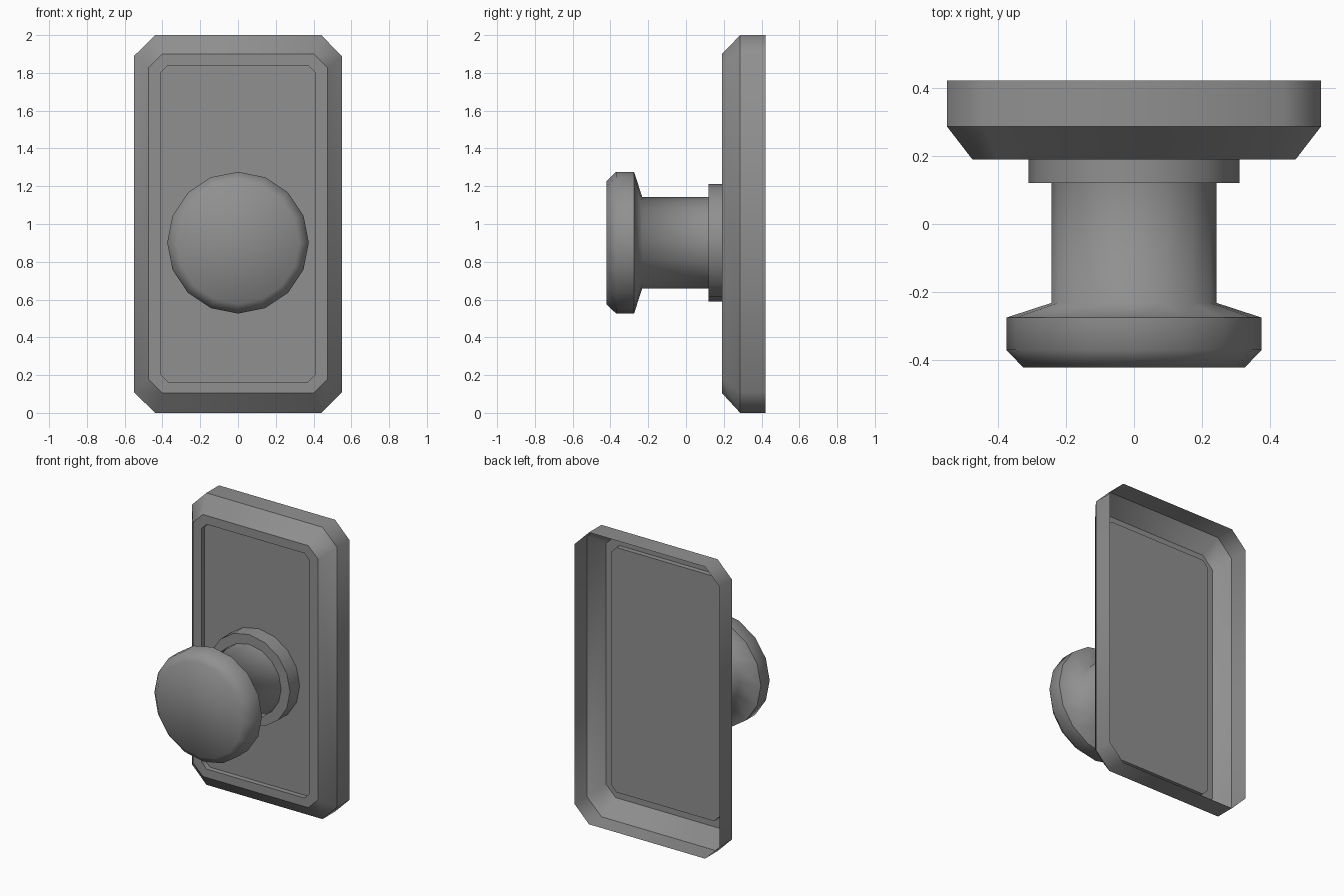
import bpy, bmesh, math

if "Cube" in bpy.data.objects:
    bpy.data.objects.remove(bpy.data.objects["Cube"])

KNOB_Z = 0.901

# Dark grey metal for every part
metal = bpy.data.materials.new("dark_grey_metal")
metal.diffuse_color = (0.28, 0.28, 0.28, 1)
metal.use_nodes = True
metal.node_tree.nodes["Principled BSDF"].inputs["Base Color"].default_value = metal.diffuse_color


def octagon(y, half_x, z0, z1, c):
    """Rectangle with cut corners, in the plane at depth y."""
    zc, hz = (z0 + z1) / 2, (z1 - z0) / 2
    pts = []
    for sx, sz, rev in ((1, 1, 0), (-1, 1, 1), (-1, -1, 0), (1, -1, 1)):
        pair = [(sx * half_x, y, zc + sz * (hz - c)),
                (sx * (half_x - c), y, zc + sz * hz)]
        pts += pair[::-1] if rev else pair
    return pts


def circle(y, r, n=16):
    return [(r * math.cos(2 * math.pi * i / n), y,
             KNOB_Z + r * math.sin(2 * math.pi * i / n)) for i in range(n)]


def loft(name, rings, sharp):
    """Bridge rings from back to front and cap the last; 'sharp' rings keep hard edges."""
    bm = bmesh.new()
    loops = [[bm.verts.new(p) for p in ring] for ring in rings]
    n = len(loops[0])
    for a, b in zip(loops, loops[1:]):
        for i in range(n):
            j = (i + 1) % n
            bm.faces.new((a[i], a[j], b[j], b[i]))
    cap = bm.faces.new(loops[-1])
    bmesh.ops.recalc_face_normals(bm, faces=bm.faces[:])
    cap.normal_update()
    if cap.normal.y > 0:
        bmesh.ops.reverse_faces(bm, faces=bm.faces[:])
    for f in bm.faces:
        f.smooth = True
    for k in sharp:
        for i in range(n):
            bm.edges.get((loops[k][i], loops[k][(i + 1) % n])).smooth = False
    me = bpy.data.meshes.new(name)
    bm.to_mesh(me)
    bm.free()
    me.materials.append(metal)
    bpy.context.collection.objects.link(bpy.data.objects.new(name, me))


# Backplate: open-backed shell with bevelled rim and recessed panel
loft("backplate", [
    octagon(0.422, 0.55, 0.0, 2.0, 0.11),
    octagon(0.287, 0.55, 0.0, 2.0, 0.11),
    octagon(0.19, 0.475, 0.105, 1.9, 0.075),
    octagon(0.19, 0.41, 0.163, 1.84, 0.04),
    octagon(0.225, 0.41, 0.163, 1.84, 0.04),
], sharp=(1, 2, 3, 4))

# Round collar at the foot of the knob
loft("knob_collar", [circle(0.225, 0.31), circle(0.12, 0.31)], sharp=(1,))

# Knob: shaft, flared back and softly rounded front
loft("knob", [
    circle(0.12, 0.243),
    circle(-0.232, 0.243),
    circle(-0.275, 0.375),
    circle(-0.37, 0.375),
    circle(-0.422, 0.325),
], sharp=(2,))
